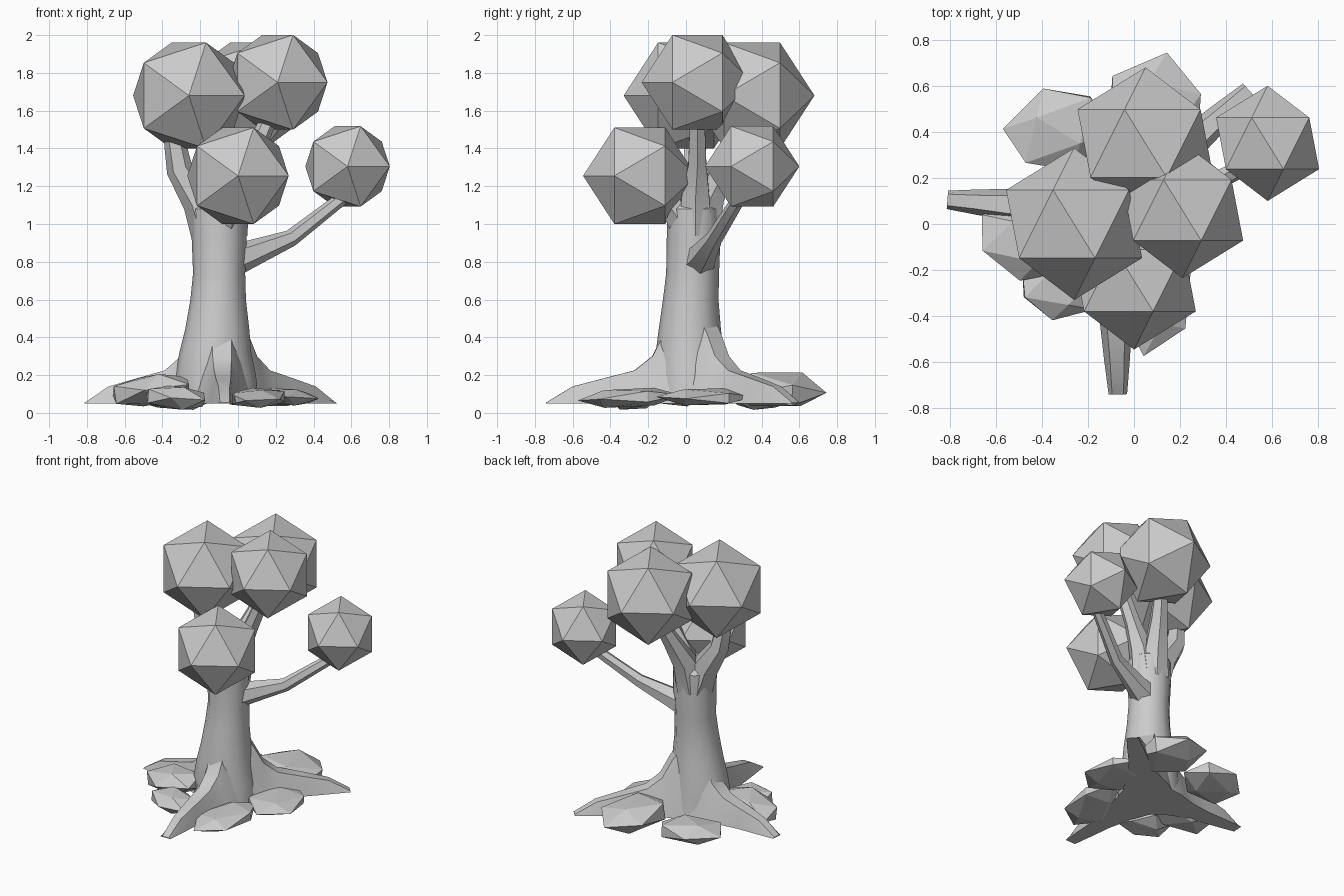
import bpy, bmesh, math
from mathutils import Matrix, Vector, Euler

if "Cube" in bpy.data.objects:
    bpy.data.objects.remove(bpy.data.objects["Cube"])


def finish(bm, name, smooth=False):
    bmesh.ops.recalc_face_normals(bm, faces=bm.faces)
    me = bpy.data.meshes.new(name)
    bm.to_mesh(me)
    bm.free()
    ob = bpy.data.objects.new(name, me)
    bpy.context.collection.objects.link(ob)
    if smooth:
        bpy.ops.object.select_all(action='DESELECT')
        ob.select_set(True)
        bpy.context.view_layer.objects.active = ob
        bpy.ops.object.shade_smooth_by_angle(angle=math.radians(35))
    return ob


def loft(name, rings):
    """Skin a list of equal-length point rings and cap both ends."""
    bm = bmesh.new()
    vs = [[bm.verts.new(p) for p in r] for r in rings]
    n = len(vs[0])
    for a, b in zip(vs, vs[1:]):
        for i in range(n):
            j = (i + 1) % n
            bm.faces.new((a[i], a[j], b[j], b[i]))
    bm.faces.new(vs[0][::-1])
    bm.faces.new(vs[-1])
    return finish(bm, name, True)


def branch(name, path, radii, sides=6):
    """Tapered tube following a path."""
    pts = [Vector(p) for p in path]
    rings = []
    for i, p in enumerate(pts):
        t = (pts[min(i + 1, len(pts) - 1)] - pts[max(i - 1, 0)]).normalized()
        u = Vector((0, 1, 0)).cross(t).normalized()
        v = t.cross(u)
        rings.append([p + radii[i] * (u * math.cos(a) + v * math.sin(a))
                      for a in (2 * math.pi * k / sides for k in range(sides))])
    loft(name, rings)


def ico(name, centre, size, tilt=(0, 0, 0)):
    """Faceted ball with its poles pointing front and back."""
    bm = bmesh.new()
    m = (Matrix.Translation(centre)
         @ Euler([math.radians(a) for a in tilt]).to_matrix().to_4x4()
         @ Matrix.Diagonal((*size, 1)) @ Matrix.Rotation(math.pi / 2, 4, 'X'))
    bmesh.ops.create_icosphere(bm, subdivisions=1, radius=1, matrix=m)
    finish(bm, name)


# Trunk: z, centre x, centre y, half width x, half width y
TRUNK = [(0.05, -0.11, 0.03, 0.22, 0.20), (0.2, -0.12, 0.02, 0.215, 0.19),
         (0.32, -0.12, 0.02, 0.19, 0.18), (0.44, -0.11, 0.02, 0.17, 0.165),
         (0.6, -0.105, 0.025, 0.147, 0.147), (0.74, -0.1, 0.035, 0.138, 0.14),
         (0.92, -0.1, 0.04, 0.145, 0.142), (1.08, -0.1, 0.04, 0.15, 0.14),
         (1.14, -0.1, 0.045, 0.09, 0.09)]
SIDES = 12
loft("trunk", [[(cx + rx * math.cos(a), cy + ry * math.sin(a), z)
                for a in (2 * math.pi * k / SIDES for k in range(SIDES))]
               for z, cx, cy, rx, ry in TRUNK])

# Three buttress roots: fraction along, top half width, bottom half width, height
ROOT = [(0.05, 0.05, 0.17, 0.60), (0.2, 0.05, 0.155, 0.42), (0.28, 0.05, 0.13, 0.30),
        (0.4, 0.045, 0.10, 0.225), (0.6, 0.04, 0.07, 0.185),
        (0.82, 0.03, 0.055, 0.14), (1.0, 0.025, 0.04, 0.055)]
for name, start, end in (("root_left", (-0.1, 0.05), (-0.81, 0.105)),
                         ("root_front", (-0.09, 0.04), (-0.07, -0.74)),
                         ("root_back_right", (-0.1, 0.04), (0.50, 0.58))):
    s, e = Vector((*start, 0)), Vector((*end, 0))
    side = Vector((0, 0, 1)).cross((e - s).normalized())
    rings = []
    for t, wt, wb, h in ROOT:
        c = s.lerp(e, t)
        rings.append([c + side * w + Vector((0, 0, z)) for w, z in
                      ((-wb, 0.05), (-wb * 0.55 - wt * 0.45, 0.05 + (h - 0.05) * 0.5), (-wt, h),
                       (wt, h), (wb * 0.55 + wt * 0.45, 0.05 + (h - 0.05) * 0.5), (wb, 0.05))])
    loft(name, rings)

# Branches
branch("branch_left", [(-0.14, 0.05, 0.95), (-0.2, 0.05, 1.12), (-0.31, 0.05, 1.29), (-0.35, 0.03, 1.52)],
       [0.11, 0.095, 0.07, 0.05])
branch("branch_right", [(-0.05, 0.05, 0.95), (-0.02, 0.05, 1.15), (0.06, 0.06, 1.32), (0.16, 0.06, 1.55)],
       [0.1, 0.085, 0.055, 0.045])
branch("branch_back", [(-0.1, 0.09, 0.95), (-0.08, 0.13, 1.15), (-0.03, 0.22, 1.33), (0.02, 0.3, 1.5)],
       [0.1, 0.085, 0.06, 0.045])
branch("branch_front", [(-0.08, 0.02, 0.95), (-0.05, -0.08, 1.1), (-0.02, -0.2, 1.22)], [0.09, 0.07, 0.045])
branch("branch_low", [(-0.06, 0.06, 0.8), (0.05, 0.09, 0.835), (0.28, 0.15, 0.925), (0.57, 0.29, 1.15), (0.58, 0.33, 1.25)],
       [0.1, 0.075, 0.045, 0.035, 0.03])

# Leaf clusters: centre, radius
for name, c, r in (("leaves_left", (-0.26, 0, 1.68), 0.33),
                   ("leaves_right", (0.21, 0.06, 1.75), 0.295),
                   ("leaves_back", (0.05, 0.35, 1.68), 0.33),
                   ("leaves_front", (0, -0.245, 1.255), 0.3),
                   ("leaves_low", (0.58, 0.35, 1.305), 0.25)):
    ico(name, c, (r, r, r))

# Flattened stones around the base: centre, half sizes, tilt
for i, (c, s, t) in enumerate((((-0.33, 0.41, 0.09), (0.25, 0.19, 0.08), (4, 0, 20)),
                               ((0.09, 0.48, 0.125), (0.24, 0.27, 0.105), (-4, 8, -12)),
                               ((-0.46, -0.08, 0.12), (0.25, 0.17, 0.09), (0, -8, -12)),
                               ((-0.33, -0.28, 0.08), (0.19, 0.14, 0.07), (0, 4, -10)),
                               ((0.1, -0.3, 0.08), (0.17, 0.28, 0.055), (3, 0, -12)),
                               ((0.24, 0.1, 0.085), (0.2, 0.26, 0.05), (0, 3, 5)))):
    ico(f"stone_{i + 1}", c, s, t)
